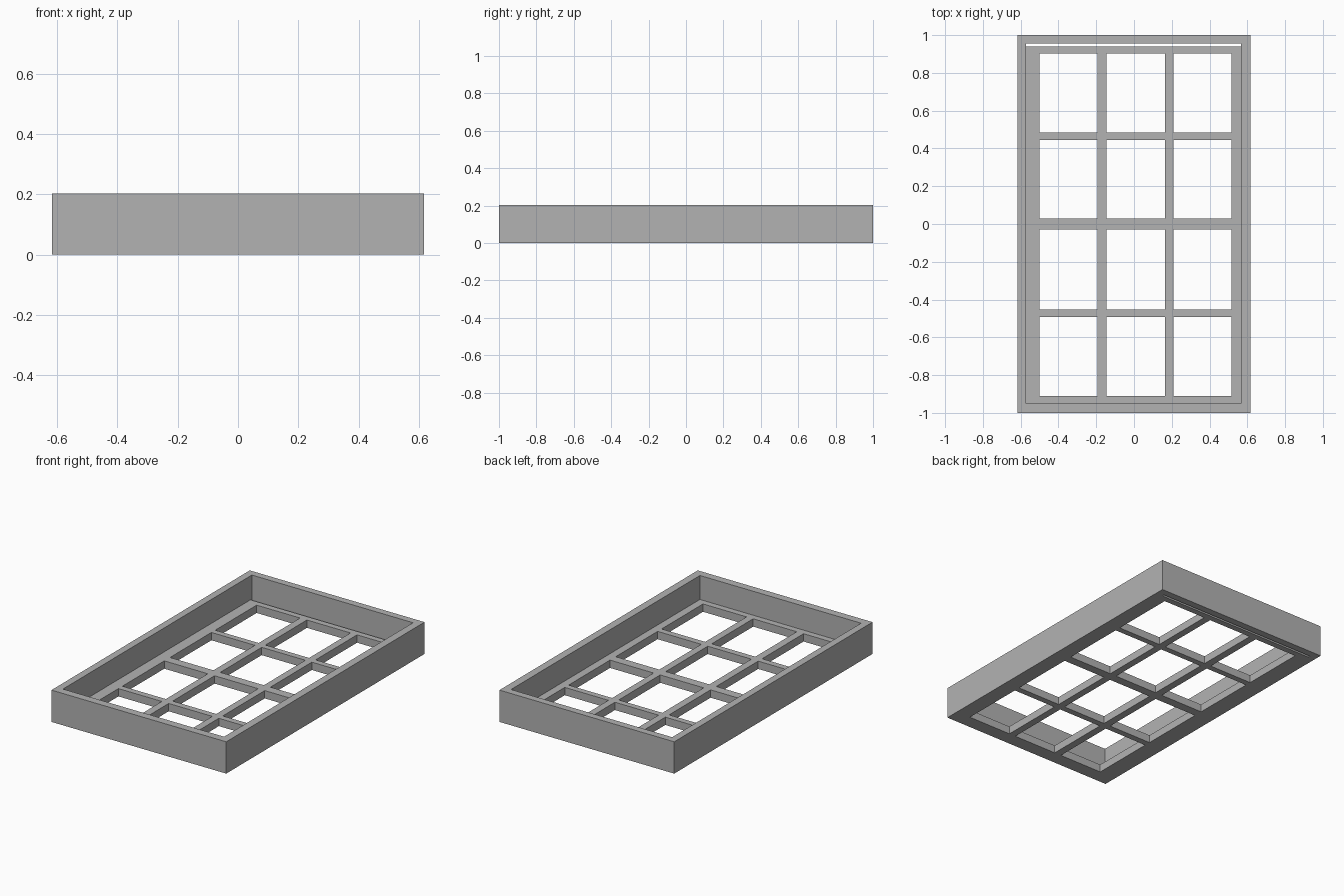
import bpy, bmesh

cube = bpy.data.objects.get("Cube")
if cube:
    bpy.data.objects.remove(cube, do_unlink=True)

grey = bpy.data.materials.new("plain grey")
grey.use_nodes = True
colour = (0.45, 0.45, 0.45, 1)
grey.diffuse_color = colour
grey.node_tree.nodes["Principled BSDF"].inputs["Base Color"].default_value = colour

HALF_X, HALF_Y, HEIGHT = 0.617, 1.0, 0.203
INNER_L, INNER_R = -0.571, 0.567      # inside faces of the long walls
INNER_F, INNER_B = -0.95, 0.955       # inside faces of the short walls
GRID_BACK, GRID_THICK = 0.941, 0.05


def add_object(name, bm):
    mesh = bpy.data.meshes.new(name)
    bmesh.ops.recalc_face_normals(bm, faces=bm.faces)
    bm.to_mesh(mesh)
    bm.free()
    mesh.materials.append(grey)
    obj = bpy.data.objects.new(name, mesh)
    bpy.context.collection.objects.link(obj)
    return obj


def wall(name, x0, x1, y0, y1):
    bm = bmesh.new()
    bmesh.ops.create_cube(bm, size=1)
    for v in bm.verts:
        v.co = (x1 if v.co.x > 0 else x0,
                y1 if v.co.y > 0 else y0,
                HEIGHT if v.co.z > 0 else 0)
    return add_object(name, bm)


# Four upright walls of the frame
wall("left_wall", INNER_R, HALF_X, -HALF_Y, HALF_Y)
wall("right_wall", -HALF_X, INNER_L, -HALF_Y, HALF_Y)
wall("front_wall", INNER_L, INNER_R, -HALF_Y, INNER_F)
wall("back_wall", INNER_L, INNER_R, INNER_B, HALF_Y)

# Flat lattice: alternating bar and opening edges, three by four openings
xs = [INNER_L, -0.5, -0.193, -0.145, 0.163, 0.209, 0.517, INNER_R]
ys = [INNER_F, -0.91, -0.492, -0.452, -0.029, 0.028, 0.446, 0.484, 0.902, GRID_BACK]
bm = bmesh.new()
verts = [[bm.verts.new((x, y, 0)) for y in ys] for x in xs]
for i in range(len(xs) - 1):
    for j in range(len(ys) - 1):
        if i % 2 and j % 2:
            continue                  # leave the opening empty
        bm.faces.new((verts[i][j], verts[i + 1][j],
                      verts[i + 1][j + 1], verts[i][j + 1]))
lattice = add_object("lattice", bm)
solid = lattice.modifiers.new("thickness", 'SOLIDIFY')
solid.thickness = GRID_THICK
solid.offset = 1 if lattice.data.polygons[0].normal.z > 0 else -1
